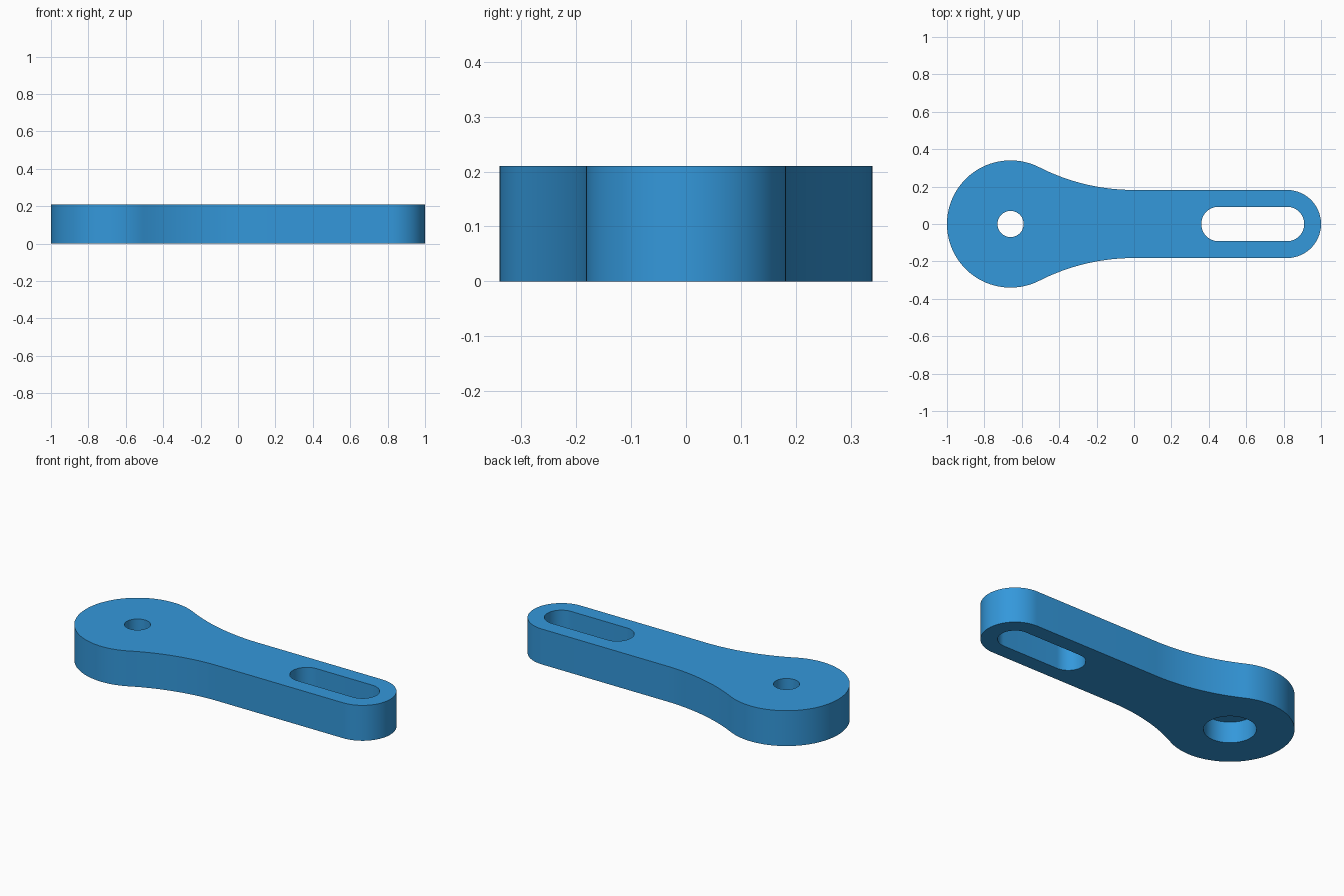
import bpy, bmesh, math
from math import pi

if "Cube" in bpy.data.objects:
    bpy.data.objects.remove(bpy.data.objects["Cube"])

HEIGHT = 0.21
HEAD_X, HEAD_R = -0.66, 0.34        # round head
BAR_R = 0.182                       # half width of the bar
END_X = 1 - BAR_R                   # centre of the rounded bar end
SLOT_X0, SLOT_X1, SLOT_R = 0.452, 0.818, 0.092
HOLE_R, BORE_R, BORE_DEPTH = 0.07, 0.14, 0.125


def arc(cx, cy, r, a0, a1, n):
    return [(cx + r * math.cos(a0 + (a1 - a0) * i / n),
             cy + r * math.sin(a0 + (a1 - a0) * i / n)) for i in range(n + 1)]


def circle(cx, r, n=64):
    return arc(cx, 0, r, 0, 2 * pi, n)[:-1]


# Outline: bar end, concave neck tangent to bar and head, head; mirrored in y
neck_r = (HEAD_X ** 2 + BAR_R ** 2 - HEAD_R ** 2) / (2 * (HEAD_R - BAR_R))
neck_y = BAR_R + neck_r
head_angle = math.atan2(neck_y, -HEAD_X)
half = (arc(END_X, 0, BAR_R, 0, pi / 2, 24)
        + arc(0, neck_y, neck_r, -pi / 2, head_angle - pi, 24)
        + arc(HEAD_X, 0, HEAD_R, head_angle, pi, 48)[1:])
outline = half + [(x, -y) for x, y in half[-2:0:-1]]
slot = (arc(SLOT_X1, 0, SLOT_R, -pi / 2, pi / 2, 32)
        + arc(SLOT_X0, 0, SLOT_R, pi / 2, 3 * pi / 2, 32))

bm = bmesh.new()


def ring(points, z):
    verts = [bm.verts.new((x, y, z)) for x, y in points]
    return [bm.edges.new((verts[i - 1], v)) for i, v in enumerate(verts)], verts


def wall(points, z0, z1):
    """Upright wall; returns its bottom and top edge loops."""
    (low, a), (high, b) = ring(points, z0), ring(points, z1)
    for i in range(len(a)):
        bm.faces.new((a[i - 1], a[i], b[i], b[i - 1]))
    return low, high


def cap(loops, nz):
    bmesh.ops.triangle_fill(bm, use_beauty=True, normal=(0, 0, nz),
                            edges=[e for loop in loops for e in loop])


# Walls of the body, slot, pivot hole and the wider bore beneath it
body_low, body_high = wall(outline, 0, HEIGHT)
slot_low, slot_high = wall(slot, 0, HEIGHT)
bore_low, bore_high = wall(circle(HEAD_X, BORE_R), 0, BORE_DEPTH)
hole_low, hole_high = wall(circle(HEAD_X, HOLE_R), BORE_DEPTH, HEIGHT)

# Top face, underside and the step inside the bore
cap((body_high, slot_high, hole_high), 1)
cap((body_low, slot_low, bore_low), -1)
cap((bore_high, hole_low), -1)
bmesh.ops.recalc_face_normals(bm, faces=bm.faces[:])

mesh = bpy.data.meshes.new("lever_arm")
bm.to_mesh(mesh)
bm.free()
arm = bpy.data.objects.new("lever_arm", mesh)
bpy.context.collection.objects.link(arm)

blue = bpy.data.materials.new("blue")
blue.diffuse_color = (0.034, 0.314, 0.708, 1)
blue.use_nodes = True
blue.node_tree.nodes["Principled BSDF"].inputs["Base Color"].default_value = blue.diffuse_color
mesh.materials.append(blue)

bpy.context.view_layer.objects.active = arm
arm.select_set(True)
bpy.ops.object.shade_smooth_by_angle(angle=math.radians(30))
